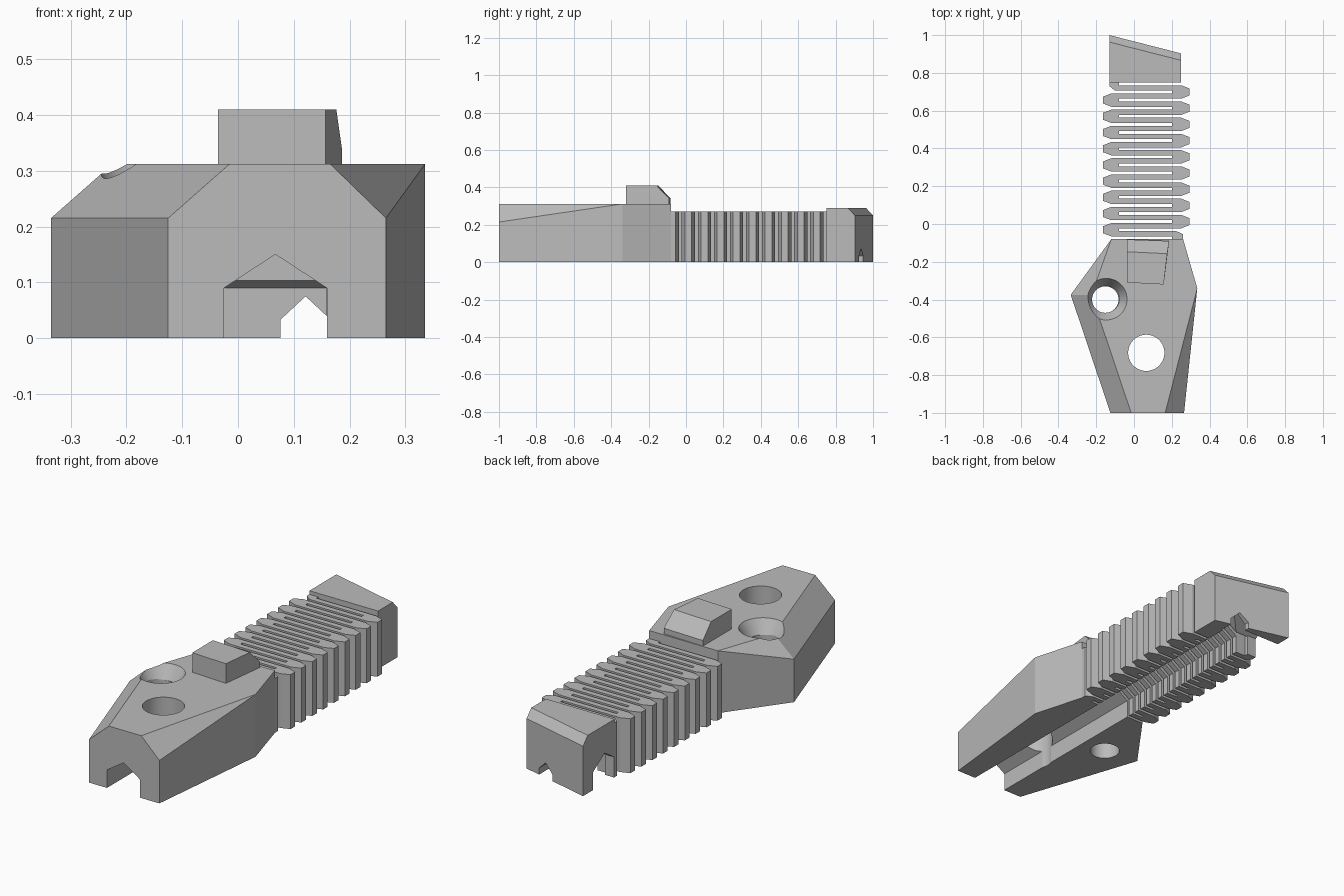
import bpy, bmesh, math
from mathutils import Vector, Matrix

cube = bpy.data.objects.get("Cube")
if cube:
    bpy.data.objects.remove(cube, do_unlink=True)

gray = bpy.data.materials.new("plain_gray")
gray.use_nodes = True
GRAY = (0.5, 0.5, 0.5, 1)
gray.diffuse_color = GRAY
gray.node_tree.nodes["Principled BSDF"].inputs["Base Color"].default_value = GRAY


def finish(bm, name):
    bmesh.ops.recalc_face_normals(bm, faces=bm.faces)
    mesh = bpy.data.meshes.new(name)
    bm.to_mesh(mesh)
    bm.free()
    mesh.materials.append(gray)
    obj = bpy.data.objects.new(name, mesh)
    bpy.context.collection.objects.link(obj)
    return obj


def prism(name, points, direction):
    """Extrude a closed 3D outline along a direction."""
    bm = bmesh.new()
    face = bm.faces.new([bm.verts.new(p) for p in points])
    new = bmesh.ops.extrude_face_region(bm, geom=[face])["geom"]
    verts = [g for g in new if isinstance(g, bmesh.types.BMVert)]
    bmesh.ops.translate(bm, verts=verts, vec=Vector(direction))
    return finish(bm, name)


def hull(name, points):
    bm = bmesh.new()
    for p in points:
        bm.verts.new(p)
    bmesh.ops.convex_hull(bm, input=bm.verts)
    bmesh.ops.dissolve_limit(bm, angle_limit=0.01, verts=bm.verts, edges=bm.edges)
    return finish(bm, name)


def cone(name, x, y, z1, r1, z2, r2):
    bm = bmesh.new()
    bmesh.ops.create_cone(bm, cap_ends=True, segments=64, radius1=r1, radius2=r2,
                          depth=z2 - z1, matrix=Matrix.Translation((x, y, (z1 + z2) / 2)))
    return finish(bm, name)


def cut(obj, *cutters):
    """Subtract the cutters and discard them."""
    bpy.context.view_layer.objects.active = obj
    for c in cutters:
        c.hide_render = True
        mod = obj.modifiers.new("cut", "BOOLEAN")
        mod.operation, mod.solver, mod.object = "DIFFERENCE", "EXACT", c
        bpy.ops.object.modifier_apply(modifier=mod.name)
        bpy.data.objects.remove(c, do_unlink=True)


def gable(center, half, wall, peak):
    """Half outline of a house-shaped tunnel, as (offset, height)."""
    return [(center - half, -0.1), (center - half, wall), (center, peak),
            (center + half, wall), (center + half, -0.1)]


def cable_tunnel(y_end):
    return prism("tunnel_cutter", [(x, -1.1, z) for x, z in gable(0.067, 0.092, 0.09, 0.15)],
                 (0, y_end + 1.1, 0))


# Clamp body: faceted hull with sloping top edges
outline = [(-0.125, -1), (0.265, -1), (0.335, -0.34), (0.26, -0.08), (-0.12, -0.08),
           (-0.335, -0.375)]
top = [(-0.015, -1), (0.165, -1), (0.335, -0.34), (0.26, -0.08), (-0.12, -0.08),
       (-0.225, -0.375)]
shoulder = [outline[0], outline[1], outline[5]]
body = hull("clamp_body", [(x, y, 0) for x, y in outline]
            + [(x, y, 0.215) for x, y in shoulder] + [(x, y, 0.312) for x, y in top])
cut(body, cable_tunnel(0),
    cone("bolt_cutter", 0.065, -0.682, -0.1, 0.096, 0.5, 0.096),
    cone("screw_cutter", -0.152, -0.4, -0.1, 0.07, 0.5, 0.07),
    cone("countersink_cutter", -0.147, -0.398, 0.245, 0.07, 0.345, 0.13))

# Raised stop with a sloping back
left_x, right_front, right_back = -0.036, 0.157, 0.186
stop = hull("raised_stop", [
    (left_x, -0.31, 0.3), (left_x, -0.31, 0.41), (right_front, -0.32, 0.3),
    (right_front, -0.32, 0.41), (left_x, -0.147, 0.41), (0.176, -0.157, 0.41),
    (left_x, -0.082, 0.34), (right_back, -0.09, 0.34),
    (left_x, -0.082, 0.3), (right_back, -0.09, 0.3)])

# Flexible bellows: one meandering strip with tapered folds on both sides
PITCH, HALF, TIP, FOLDS = 0.0858, 0.0354, 0.018, 9
path = [(-0.08, 0.755), (-0.08, 0.734)]
for k in range(FOLDS):
    c = 0.699 - PITCH * k
    path += [(0.25, c + HALF), (0.295, c + TIP), (0.295, c - TIP), (0.25, c - HALF),
             (-0.08, c - HALF), (-0.08, c - PITCH + HALF)]
path += [(0.225, path[-1][1]), (0.26, -0.055), (0.26, -0.085), (0.2, -0.085)]
for k in reversed(range(FOLDS)):
    c = 0.656 - PITCH * k
    path += [(0.2, c - HALF), (-0.12, c - HALF), (-0.165, c - TIP), (-0.165, c + TIP),
             (-0.12, c + HALF), (0.2, c + HALF)]
path += [(0.2, 0.706), (-0.1, 0.706), (-0.13, 0.73), (-0.13, 0.755)]
bellows = prism("flexible_bellows", [(x, y, 0) for x, y in path], (0, 0, 0.272))
cut(bellows, cable_tunnel(0.9))

# End block: slanted chamfered back, side exit and a small rear notch
block = hull("end_block", [
    (x, y, z) for x, back in ((-0.13, 1.0), (0.25, 0.903))
    for y, z in ((0.75, 0), (0.75, 0.29), (back - 0.037, 0.29), (back, 0.25), (back, 0))])
cut(block, cable_tunnel(0.9),
    prism("side_cutter", [(-0.3, y, z) for y, z in gable(0.828, 0.092, 0.09, 0.15)],
          (0.458, 0, 0)),
    prism("notch_cutter", [(x, 0.85, z) for x, z in gable(0.121, 0.045, 0.033, 0.075)],
          (0, 0.25, 0)))

# Smooth only the round holes, keep every facet sharp
bpy.ops.object.select_all(action="DESELECT")
for obj in (body, stop, bellows, block):
    obj.select_set(True)
bpy.context.view_layer.objects.active = body
bpy.ops.object.shade_smooth_by_angle(angle=math.radians(12))
